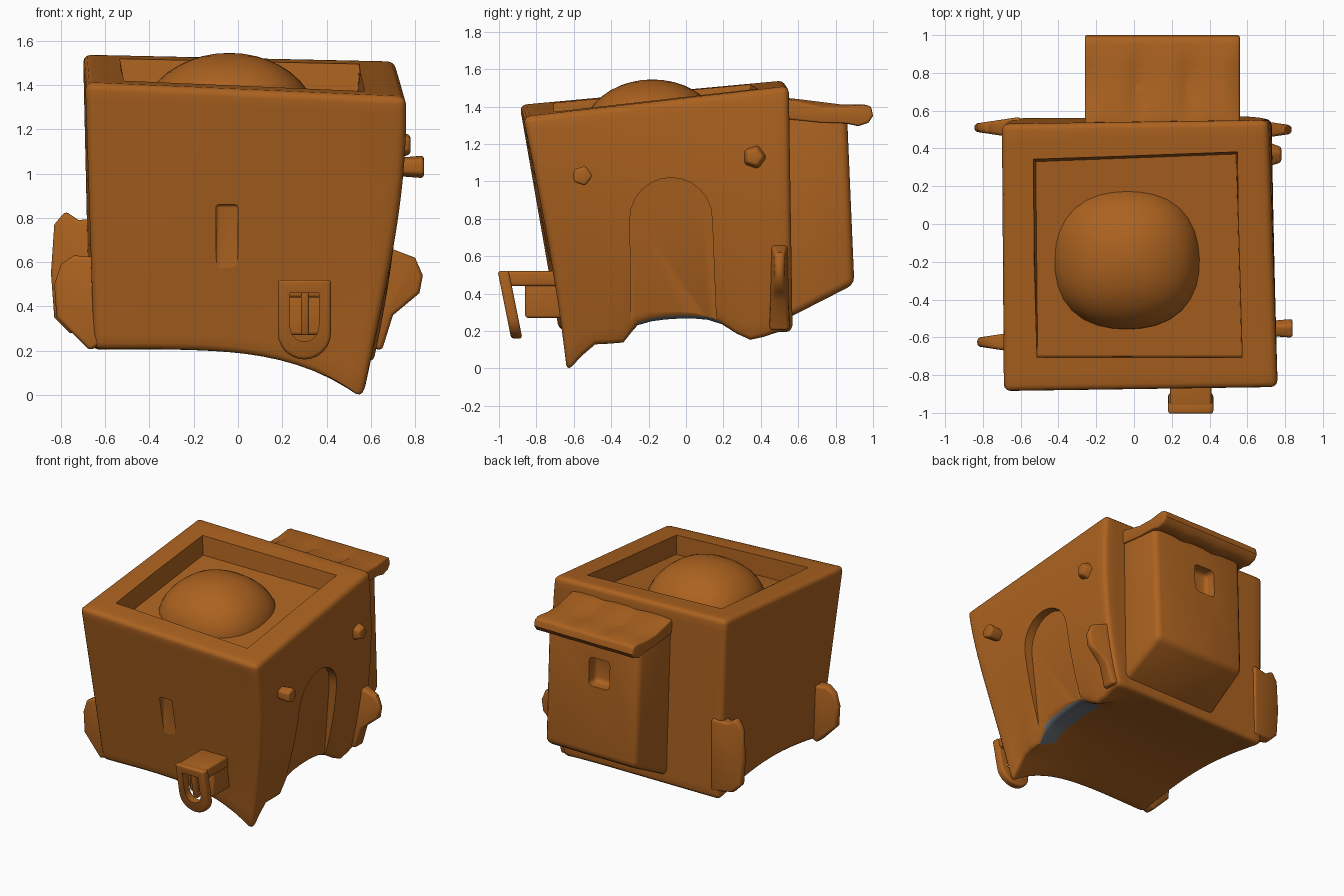
import bpy, bmesh, math
from mathutils import Vector

if "Cube" in bpy.data.objects:
    bpy.data.objects.remove(bpy.data.objects["Cube"])


def material(name, rgb):
    m = bpy.data.materials.new(name)
    m.diffuse_color = (*rgb, 1)
    m.use_nodes = True
    m.node_tree.nodes["Principled BSDF"].inputs["Base Color"].default_value = m.diffuse_color
    return m


CLAY = material("clay_brown", (0.41, 0.122, 0.014))
GREY = material("slate_grey", (0.16, 0.18, 0.205))


def activate(ob):
    bpy.ops.object.select_all(action='DESELECT')
    ob.select_set(True)
    bpy.context.view_layer.objects.active = ob


def smooth(ob):
    activate(ob)
    bpy.ops.object.shade_smooth_by_angle(angle=math.radians(40))


def finish(name, bm, bevel=0.0, segs=3, limit=50):
    bmesh.ops.recalc_face_normals(bm, faces=bm.faces[:])
    me = bpy.data.meshes.new(name)
    bm.to_mesh(me)
    bm.free()
    ob = bpy.data.objects.new(name, me)
    bpy.context.collection.objects.link(ob)
    me.materials.append(CLAY)
    if bevel:
        mod = ob.modifiers.new("round", 'BEVEL')
        mod.width, mod.segments = bevel, segs
        mod.limit_method, mod.angle_limit = 'ANGLE', math.radians(limit)
        activate(ob)
        bpy.ops.object.modifier_apply(modifier="round")
    smooth(ob)
    return ob


def block(name, low, high, cuts=0, bevel=0.0, tweak=None):
    """Box between two corner quads (front-left, front-right, back-right, back-left)."""
    low, high = [Vector(p) for p in low], [Vector(p) for p in high]
    bm = bmesh.new()
    bmesh.ops.create_cube(bm, size=1)
    if cuts:
        bmesh.ops.subdivide_edges(bm, edges=bm.edges[:], cuts=cuts, use_grid_fill=True)
    for v in bm.verts:
        a, b, c = (k + 0.5 for k in v.co)
        q = [l.lerp(h, c) for l, h in zip(low, high)]
        v.co = q[0].lerp(q[1], a).lerp(q[3].lerp(q[2], a), b)
        if tweak:
            tweak(v, a, b, c)
    return finish(name, bm, bevel)


def box(name, x, y, z, bevel=0.0):
    quad = [(x[0], y[0]), (x[1], y[0]), (x[1], y[1]), (x[0], y[1])]
    return block(name, [(*p, z[0]) for p in quad], [(*p, z[1]) for p in quad], 0, bevel)


def prism(name, pts, place, t0, t1, steps=1, bevel=0.0):
    """Extrude a 2D outline from t0 to t1; place(p, q, t) gives the 3D point."""
    bm = bmesh.new()
    rings = [[bm.verts.new(place(p, q, t0 + (t1 - t0) * i / steps)) for p, q in pts]
             for i in range(steps + 1)]
    n = len(pts)
    for r, s in zip(rings, rings[1:]):
        for i in range(n):
            bm.faces.new((r[i], r[(i + 1) % n], s[(i + 1) % n], s[i]))
    bm.faces.new(rings[0])
    bm.faces.new(rings[-1])
    return finish(name, bm, bevel)


def cut(ob, cutter):
    cutter.hide_render = True
    mod = ob.modifiers.new("cut", 'BOOLEAN')
    mod.operation, mod.solver, mod.object = 'DIFFERENCE', 'EXACT', cutter
    activate(ob)
    bpy.ops.object.modifier_apply(modifier="cut")
    bpy.data.objects.remove(cutter)
    smooth(ob)


def arch(cx, half, base, spring, top, n=12):
    """Outline of an opening with a rounded end."""
    return [(cx + half, base)] + [
        (cx + half * math.cos(math.pi * i / n), spring + (top - spring) * math.sin(math.pi * i / n))
        for i in range(n + 1)] + [(cx - half, base)]


# main body: bulging right wall, arched underside, drooping corner and door jamb feet
def shape_body(v, a, b, c):
    y = v.co.y
    v.co.x += 0.22 * a * c * (1 - c)
    droop = 0.24 * a ** 4 * (1 - b) ** 6 - 0.07 * math.sin(math.pi * b)
    feet = a ** 10 * (0.1 * math.exp(-((y + 0.36) / 0.06) ** 2)
                      + 0.10 * math.exp(-((y - 0.34) / 0.13) ** 2))
    v.co.z -= (droop + feet) * (1 - c) ** 4


body = block("body",
             [(-0.65, -0.68, 0.2), (0.565, -0.635, 0.2), (0.62, 0.57, 0.2), (-0.67, 0.56, 0.2)],
             [(-0.69, -0.89, 1.41), (0.76, -0.87, 1.345), (0.71, 0.55, 1.51), (-0.70, 0.53, 1.54)],
             15, 0.035, shape_body)
# shallow open tray in the top
cut(body, block("tray_cutter",
                [(-0.51, -0.70, 1.27), (0.57, -0.70, 1.23), (0.54, 0.37, 1.36), (-0.52, 0.33, 1.38)],
                [(-0.52, -0.72, 1.7), (0.58, -0.72, 1.7), (0.56, 0.40, 1.7), (-0.55, 0.36, 1.7)]))
# arched doorway in the right wall
door = arch(-0.08, 0.22, 0.05, 0.8, 1.02)
door[0], door[-1] = (0.17, 0.05), (-0.29, 0.05)
cut(body, prism("door_cutter", door,
                lambda p, q, t: (0.575 + 0.10 * q + t, p, q), 0, 0.4))
# slot in the front wall
cut(body, box("slot_cutter", (-0.10, 0.0), (-1.1, -0.73), (0.54, 0.86), 0.015))
# grey threshold under the doorway
body.data.materials.append(GREY)
for f in body.data.polygons:
    if f.normal.z < -0.6 and f.center.x > 0.44 and -0.3 < f.center.y < 0.17 and f.center.z < 0.3:
        f.material_index = 1

# dome sitting in the tray, slightly squared off
bm = bmesh.new()
bmesh.ops.create_uvsphere(bm, u_segments=32, v_segments=20, radius=1)
for v in bm.verts:
    ang = math.atan2(v.co.y, v.co.x)
    square = 1 + 0.05 * math.sin(2 * ang) ** 2
    v.co = Vector((-0.04 + 0.395 * square * v.co.x, -0.18 + 0.38 * square * v.co.y, 1.24 + 0.305 * v.co.z))
finish("dome", bm)

# rear annex with a small window
annex = block("rear_annex",
              [(-0.24, 0.45, 0.22), (0.55, 0.45, 0.22), (0.54, 0.90, 0.45), (-0.21, 0.90, 0.45)],
              [(-0.26, 0.45, 1.44), (0.55, 0.45, 1.44), (0.54, 0.86, 1.38), (-0.22, 0.86, 1.38)],
              0, 0.04)
cut(annex, box("window_cutter", (0.02, 0.19), (0.79, 1.1), (0.96, 1.17), 0.03))


# wavy awning over the annex
def awning_point(p, q, t):
    wave = max(0.0, math.cos((t - 0.03) * 2 * math.pi / 0.27))
    near = math.exp(-((p - 0.72) / 0.15) ** 2)
    return (t, p, q - 0.03 * wave * near)


prism("awning", [(0.5, 1.45), (0.6, 1.44), (0.72, 1.425), (0.84, 1.41), (0.95, 1.412), (0.99, 1.40),
                 (1.0, 1.35), (0.975, 1.315), (0.92, 1.30), (0.86, 1.32), (0.72, 1.34), (0.5, 1.34)],
      awning_point, -0.26, 0.56, 24, 0.012)

# latch: arm, mount and hanging ring with a centre bar
box("latch_mount", (0.20, 0.40), (-0.86, -0.66), (0.27, 0.50), 0.015)
box("latch_arm", (0.19, 0.41), (-0.97, -0.68), (0.44, 0.52), 0.015)


def slanted(p, q, t):
    return (p, t - 0.2 * (q - 0.16), q)


ring = prism("latch_ring", arch(0.30, 0.12, 0.52, 0.28, 0.16), slanted, -0.935, -0.875, 1, 0.015)
cut(ring, prism("ring_cutter", arch(0.30, 0.065, 0.46, 0.31, 0.24), slanted, -1.1, -0.7))
prism("latch_bar", [(0.285, 0.27), (0.32, 0.27), (0.32, 0.47), (0.285, 0.47)],
      slanted, -0.915, -0.875, 1, 0.008)

# corner fins: mid-plane y, outline; they thin out away from the body
fins = {
    "left_back_fin": (0.51, [(-0.6, 0.80), (-0.72, 0.79), (-0.78, 0.83), (-0.83, 0.77),
                             (-0.845, 0.55), (-0.83, 0.35), (-0.76, 0.28), (-0.6, 0.26)]),
    "left_front_fin": (-0.625, [(-0.6, 0.62), (-0.74, 0.63), (-0.80, 0.59), (-0.83, 0.5),
                                (-0.82, 0.35), (-0.74, 0.27), (-0.67, 0.20), (-0.6, 0.24)]),
    "right_back_fin": (0.50, [(0.6, 0.70), (0.72, 0.65), (0.80, 0.62), (0.835, 0.54),
                              (0.82, 0.46), (0.76, 0.41), (0.70, 0.36), (0.65, 0.20), (0.58, 0.22)]),
}
for name, (mid, pts) in fins.items():
    prism(name, pts, lambda p, q, t: (p, mid + t * (1 - 3 * (abs(p) - 0.65)), q),
          -0.05, 0.05, 2, 0.018)

# pegs on the right wall, narrowing where they meet it or at the tip
for name, x0, x1, y, z, r, taper in (("front_peg", 0.66, 0.84, -0.555, 1.03, 0.05, 0.3),
                                     ("back_peg", 0.66, 0.78, 0.365, 1.13, 0.07, -0.6)):
    outline = [(r * math.cos(k * math.tau / 5), r * math.sin(k * math.tau / 5)) for k in range(5)]

    def peg_point(p, q, t):
        s = 1 + taper * (t - (x0 + x1) / 2) / (x1 - x0)
        return (t, y + p * s, z + q * s)
    prism(name, outline, peg_point, x0, x1, 1, 0.015)
